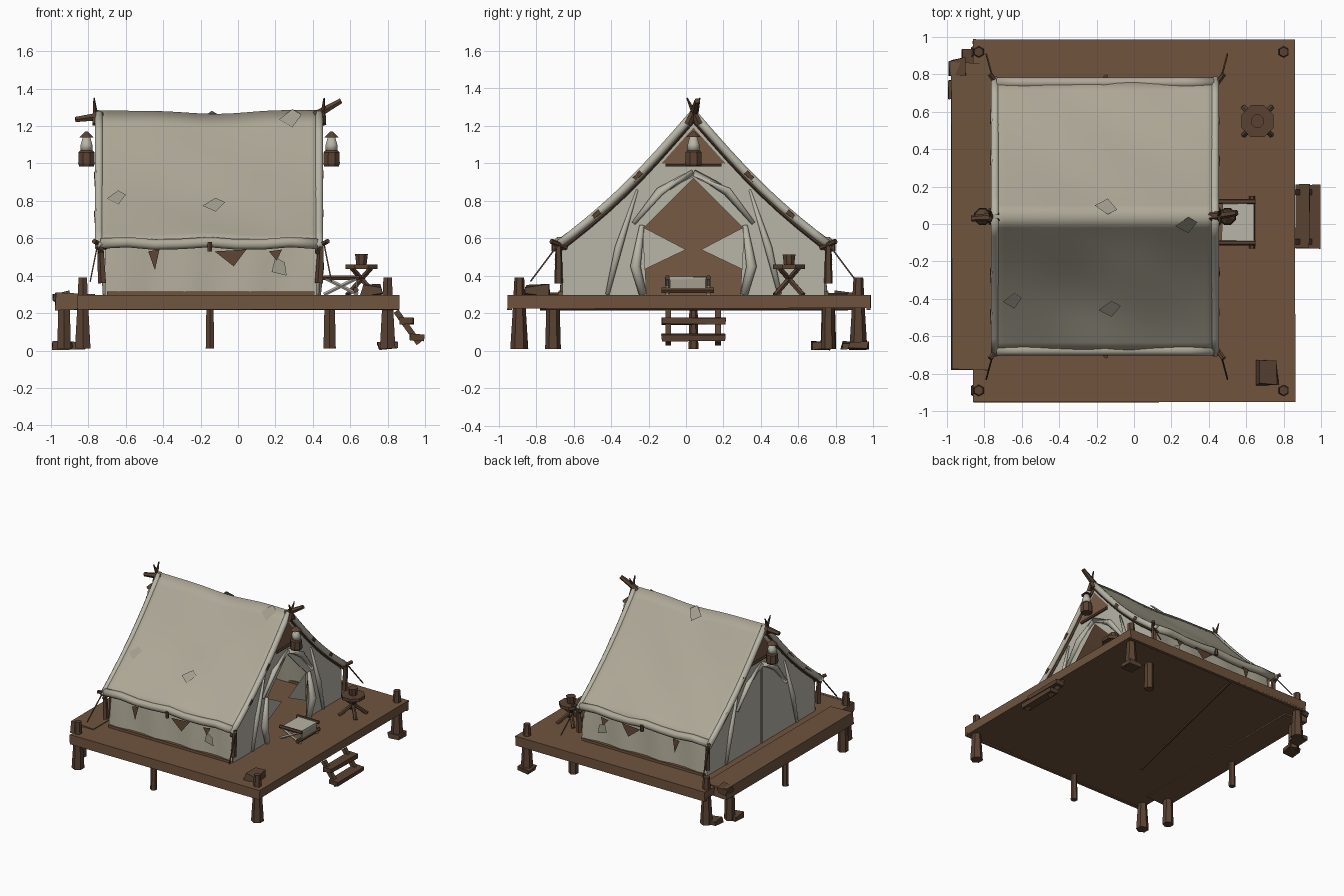
import bpy, bmesh, math, random
from mathutils import Vector

random.seed(4)
cube = bpy.data.objects.get("Cube")
if cube:
    bpy.data.objects.remove(cube, do_unlink=True)

def material(name, r, g, b):
    m = bpy.data.materials.new(name)
    m.use_nodes = True
    m.diffuse_color = (r, g, b, 1)
    m.node_tree.nodes["Principled BSDF"].inputs["Base Color"].default_value = (r, g, b, 1)
    return m

canvas = material("canvas", 0.42, 0.39, 0.305)
pale = material("pale canvas", 0.48, 0.46, 0.385)
patch_grey = material("patch grey", 0.36, 0.34, 0.27)
wood = material("deck wood", 0.16, 0.088, 0.048)
dark = material("dark wood", 0.10, 0.055, 0.032)
lining = material("brown lining", 0.185, 0.10, 0.056)

YC = 0.04          # ridge line
FLOOR = 0.295      # deck top
X0, X1 = -0.755, 0.445

def mesh(name, verts, faces, *mats, smooth=False):
    me = bpy.data.meshes.new(name)
    me.from_pydata([tuple(v) for v in verts], [], faces)
    bm = bmesh.new()
    bm.from_mesh(me)
    bmesh.ops.recalc_face_normals(bm, faces=bm.faces)
    bm.to_mesh(me)
    bm.free()
    for m in mats:
        me.materials.append(m)
    me.polygons.foreach_set("use_smooth", [smooth] * len(me.polygons))
    ob = bpy.data.objects.new(name, me)
    bpy.context.scene.collection.objects.link(ob)
    return ob

def cloth(name, rows, *mats):
    """Smooth sheet through rows of points."""
    w = len(rows[0])
    faces = [(a, a + 1, a + w + 1, a + w)
             for i in range(len(rows) - 1) for a in range(i * w, i * w + w - 1)]
    return mesh(name, [p for row in rows for p in row], faces, *mats, smooth=True)

def tube(name, pts, radii, mat, sides=6, smooth=False):
    """Closed tube through points, one radius for each point."""
    pts = [Vector(p) for p in pts]
    verts, faces = [], []
    for i, p in enumerate(pts):
        d = (pts[min(i + 1, len(pts) - 1)] - pts[max(i - 1, 0)]).normalized()
        a = d.cross(Vector((0, 1, 0)) if abs(d.y) < 0.8 else Vector((1, 0, 0))).normalized()
        b = d.cross(a)
        for k in range(sides):
            t = math.tau * (k + 0.5) / sides
            verts.append(p + (a * math.cos(t) + b * math.sin(t)) * radii[i])
            if i:
                j, n = i * sides, (k + 1) % sides
                faces.append((j - sides + k, j - sides + n, j + n, j + k))
    faces += [tuple(range(sides)), tuple(range(len(verts) - sides, len(verts)))]
    return mesh(name, verts, faces, mat, smooth=smooth)

def beam(name, p, q, r, mat=dark, r2=None, sides=6):
    return tube(name, [p, q], [r, r2 or r], mat, sides)

def box(name, lo, hi, mat, jitter=0.0):
    v = [[c + random.uniform(-jitter, jitter) for c in (x, y, z)]
         for x in (lo[0], hi[0]) for y in (lo[1], hi[1]) for z in (lo[2], hi[2])]
    f = [(0, 1, 3, 2), (4, 5, 7, 6), (0, 1, 5, 4), (2, 3, 7, 6), (0, 2, 6, 4), (1, 3, 7, 5)]
    return mesh(name, v, f, mat)

# Deck, rim beams, side plank and brace
box("deck", (-0.86, -0.95, 0.228), (0.86, 0.985, FLOOR), wood, 0.003)
for y in (-0.94, 0.975):
    box("rim_beam", (-0.86, y - 0.012, 0.218), (0.86, y + 0.012, 0.298), wood, 0.003)
box("side_plank", (-0.975, -0.78, 0.22), (-0.77, 0.86, 0.305), wood, 0.006)
box("plank_end", (-0.98, 0.8, 0.26), (-0.9, 0.88, 0.31), dark, 0.012)
beam("under_brace", (-0.48, -0.48, 0.23), (-0.15, 0.95, 0.23), 0.014)

# Corner posts rise above the deck, the other legs stop under it
for x, y in ((-0.83, -0.89), (0.80, -0.89), (-0.83, 0.92), (0.80, 0.92)):
    tube("corner_post", [(x, y, 0.01), (x, y, 0.2), (x, y, 0.39)], [0.048, 0.036, 0.026], dark)
for x, y, r in ((-0.93, -0.71, 0.042), (-0.93, 0.76, 0.042), (0.49, 0.76, 0.038),
                (-0.15, -0.88, 0.026), (-0.93, YC, 0.026)):
    beam("leg", (x, y, 0.01), (x, y, 0.23), r, dark, r * 0.85)
for x, y in ((-0.94, 0.72), (-0.87, 0.88), (0.80, 0.92)):
    box("foot_block", (x - 0.05, y - 0.05, 0.01), (x + 0.05, y + 0.05, 0.045), dark, 0.008)

# Steps
for y in (-0.095, 0.17):
    beam("step_rail", (0.845, y, 0.21), (0.968, y, 0.038), 0.022, dark, sides=4)
for x, z in ((0.90, 0.16), (0.955, 0.07)):
    box("step_tread", (x - 0.035, -0.13, z - 0.018), (x + 0.04, 0.21, z + 0.018), dark, 0.004)

# Roof cloth: a sagging profile swept along the ridge
def slope(x, s, t, lift=0.0):
    return (x, YC + s * 0.735 * t, 1.285 - 0.71 * t - 0.045 * math.sin(math.pi * t) + lift)

def roof_point(u, v):
    t, mid = abs(v), math.sin(math.pi * u)
    fold = 0.011 * math.sin(9 * u + 3 * v) * math.sin(7 * t + 2 * u) * mid
    return slope(X0 + (X1 - X0) * u, 1 if v > 0 else -1, t, fold - 0.01 * mid * (1 - t))

roof = cloth("roof_cloth", [[roof_point(i / 20, j / 12) for j in range(-12, 13)] for i in range(21)], canvas, lining)
if roof.data.polygons[0].normal.z < 0:
    roof.data.flip_normals()
thick = roof.modifiers.new("thickness", "SOLIDIFY")
thick.thickness, thick.offset, thick.material_offset = 0.014, -1, 1

for s in (-1, 1):
    # Hems along eaves and gable edges, with rafters and ties under them
    path = [(X0 + 0.02 + 0.145 * k, YC + s * 0.715, 0.572 + 0.008 * math.sin(k * 2)) for k in range(9)]
    tube("eave_roll", path, [0.03] * 9, canvas, 8, True)
    for x, out in ((X0, -1), (X1, 1)):
        tube("gable_hem", [slope(x - out * 0.012, s, k / 8, -0.02) for k in range(9)], [0.024] * 9, pale, 8, True)
        tube("rafter_pole", [slope(x - out * 0.02, s, k / 8, -0.05) for k in range(9)], [0.014] * 9, dark)
        for t in (0.38, 0.68):
            a, b = (slope(x - out * 0.004, s, c, -0.02) for c in (t, t + 0.12))
            beam("hem_tie", a, b, 0.02, dark, 0.014, 5)

    # Side wall, leaning slightly and gently rippled
    cloth("side_wall", [[(-0.71 + 1.13 * k / 16,
                          YC + s * (0.705 - 0.015 * r + 0.012 * math.sin(k * 1.3) * (r < 2)),
                          FLOOR + 0.145 * r) for r in range(3)] for k in range(17)], canvas)
    box("wall_sill", (-0.7, YC + s * 0.71 - 0.012, FLOOR), (0.41, YC + s * 0.71 + 0.012, 0.315), wood)

    # Straps and loose flaps under the eave
    y = YC + s * 0.73
    for x, w, h in ((-0.45, 0.03, 0.1), (-0.04, 0.085, 0.08), (0.2, 0.035, 0.05)):
        flap = [(x - w, y, 0.53), (x + w, y, 0.54), (x + w * 0.2, y + s * 0.012, 0.53 - h)]
        mesh("eave_flap", flap, [(0, 1, 2)], dark)
    mesh("wall_patch", [(0.2, y, 0.5), (0.25, y, 0.47), (0.26, y, 0.4), (0.18, y, 0.42)], [(0, 1, 2, 3)], patch_grey)
    beam("eave_tie", (-0.15, y + s * 0.015, 0.53), (-0.15, y + s * 0.015, 0.58), 0.014)

# Gable walls: mirrored halves, open doorway at +x and a closed seam at -x
for x, out, door in ((0.42, 1, True), (-0.71, -1, False)):
    f, v = x + out * 0.003, x + out * 0.005
    for s in (-1, 1):
        inner = [(0.0, 0.92), (0.27, 0.65), (0.25, FLOOR)] if door else [(0.0, FLOOR)]
        outline = [(0.70, FLOOR), (0.70, 0.59), (0.36, 0.87), (0.0, 1.22)] + inner
        for name, off, mat in (("gable_wall", 0, pale), ("gable_lining", 0.006, lining)):
            mesh(name, [(x - out * off, YC + s * a, z) for a, z in outline], [tuple(range(len(outline)))], mat)
        # Folds in the cloth
        tube("wall_fold", [(f, YC + s * 0.46, 0.3), (f, YC + s * 0.4, 0.55), (f, YC + s * 0.3, 0.86)],
             [0.012, 0.022, 0.006], pale, 8, True)
        tube("arch_fold", [(f, YC + s * 0.32, 0.68), (f, YC + s * 0.18, 0.85), (f, YC, 0.95)],
             [0.012, 0.025, 0.02], pale, 8, True)
        # Corner strap and guy rope down to the deck post
        cy = YC + s * 0.72
        beam("corner_strap", (x + out * 0.025, cy, 0.58), (x + out * 0.015, cy, 0.36), 0.017, dark, 0.024, 5)
        beam("corner_peg", (x, cy - s * 0.04, 0.55), (x + out * 0.06, cy + s * 0.04, 0.585), 0.014)
        beam("guy_rope", (x + out * 0.04, cy, 0.57), (x + out * 0.08, YC + s * 0.87, 0.37), 0.005, dark, sides=4)
        if door:
            tube("rolled_door_flap", [(f, YC + s * 0.27, 0.3), (f + 0.01, YC + s * 0.31, 0.45),
                                      (f, YC + s * 0.275, 0.67)], [0.022, 0.03, 0.014], pale, 8, True)
            flap = [(x - 0.02, YC + s * a, z) for a, z in ((0.27, 0.66), (0.04, 0.54), (0.27, 0.43))]
            mesh("door_flap", flap, [(0, 1, 2)], pale)
    if not door:
        beam("door_seam", (f, YC, 0.3), (f, YC, 0.92), 0.01, patch_grey, sides=4)
    # Brown vent under the peak with a cross bar
    mesh("peak_vent", [(v, YC - 0.17, 1.0), (v, YC + 0.17, 1.0), (v, YC, 1.19)], [(0, 1, 2)], lining)
    beam("vent_bar", (v, YC - 0.15, 0.993), (v, YC + 0.15, 0.993), 0.012)

# Faded patches lying on the roof
for s, cx, ct, r in ((-1, -0.13, 0.66, 0.06), (-1, 0.28, 0.05, 0.06), (1, -0.15, 0.06, 0.06), (-1, -0.65, 0.6, 0.05)):
    corners = ((-r, 0.02), (0.01, -0.045), (r, -0.01), (0.01, 0.07))
    mesh("roof_patch", [slope(cx + dx, s, ct + dt, 0.01) for dx, dt in corners], [(0, 1, 2, 3)], patch_grey)

# Crossed pole tips, ridge pole ends and hanging lanterns
for x, out, tip in ((0.45, 1, (0.55, 0.06, 1.335)), (-0.76, -1, (-0.87, 0.03, 1.235))):
    beam("ridge_pole_tip", (x - out * 0.04, YC, 1.255), tip, 0.025, dark, 0.016)
    for s in (-1, 1):
        beam("pole_horn", (x, YC - s * 0.03, 1.21), (x + out * 0.01, YC + s * 0.035, 1.35), 0.022, dark, 0.004, 5)
    lx = x + out * 0.05
    tube("lantern_base", [(lx, YC, z) for z in (0.985, 1.0, 1.06, 1.075)], [0.042, 0.048, 0.045, 0.03], dark, 8)
    tube("lantern_glass", [(lx, YC, z) for z in (1.07, 1.1, 1.145)], [0.036, 0.034, 0.02], pale, 8, True)
    beam("lantern_cap", (lx, YC, 1.14), (lx, YC, 1.17), 0.042, dark, 0.008, 8)

# Low folding bench by the doorway
box("bench_cloth", (0.47, -0.09, 0.38), (0.64, 0.11, 0.395), pale, 0.003)
box("bench_apron", (0.632, -0.085, 0.335), (0.64, 0.105, 0.385), patch_grey)
for y in (-0.1, 0.12):
    beam("bench_rail", (0.45, y, 0.39), (0.65, y, 0.39), 0.014)
    for a, b in ((0.46, 0.64), (0.64, 0.46)):
        beam("bench_leg", (a, y, 0.39), (b, y, 0.3), 0.011, pale)
beam("bench_bar", (0.63, -0.13, 0.323), (0.63, 0.15, 0.323), 0.016)

# Stool with crossed legs and a mug, and a crate on the deck
SX, SY = 0.66, 0.55
beam("stool_seat", (SX, SY, 0.435), (SX, SY, 0.46), 0.092, dark, sides=8)
for c, s in ((-1, -1), (-1, 1), (1, -1), (1, 1)):
    beam("stool_leg", (SX - c * 0.05, SY - s * 0.05, 0.44), (SX + c * 0.075, SY + s * 0.075, 0.297), 0.015)
beam("mug", (SX, SY, 0.46), (SX, SY, 0.515), 0.03, dark, 0.037, 8)
box("crate", (0.66, -0.86, FLOOR), (0.77, -0.72, 0.345), dark, 0.012)
